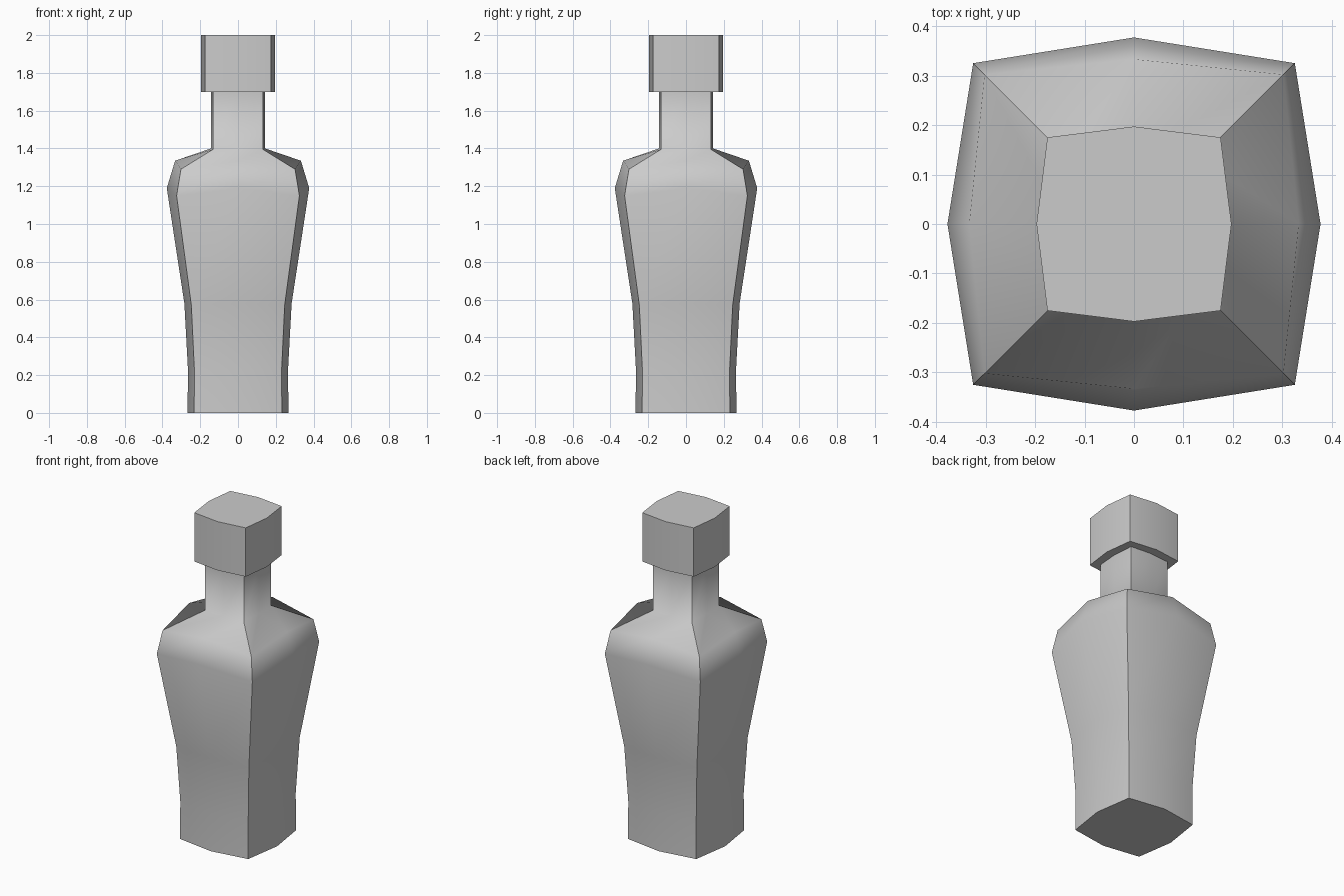
import bpy, bmesh

if "Cube" in bpy.data.objects:
    bpy.data.objects.remove(bpy.data.objects["Cube"])


def loft(name, rings, close_top=True):
    """Skin eight-sided bowed-square rings: (mid reach, mid z, corner reach, corner z)."""
    bm = bmesh.new()
    dirs = [(1, 0), (1, 1), (0, 1), (-1, 1), (-1, 0), (-1, -1), (0, -1), (1, -1)]
    loops = []
    for m, mz, c, cz in rings:
        loop = []
        for i, (dx, dy) in enumerate(dirs):
            r, z = (c, cz) if i % 2 else (m, mz)
            loop.append(bm.verts.new((dx * r, dy * r, z)))
        loops.append(loop)
    for a, b in zip(loops, loops[1:]):
        for i in range(8):
            j = (i + 1) % 8
            bm.faces.new((a[i], a[j], b[j], b[i])).smooth = True
    # Crisp vertical corners, soft bends everywhere else
    for a, b in zip(loops, loops[1:]):
        for i in range(1, 8, 2):
            bm.edges.get((a[i], b[i])).smooth = False
    # Flat ends with crisp rims
    ends = [bm.faces.new(loops[0][::-1])]
    if close_top:
        ends.append(bm.faces.new(loops[-1]))
    for f in ends:
        for e in f.edges:
            e.smooth = False
    bmesh.ops.recalc_face_normals(bm, faces=bm.faces)
    mesh = bpy.data.meshes.new(name)
    bm.to_mesh(mesh)
    bm.free()
    obj = bpy.data.objects.new(name, mesh)
    bpy.context.collection.objects.link(obj)
    return obj


# Bottle body with shoulders and neck (neck opening is sealed by the cap)
loft("bottle_body", [
    (0.267, 0.0, 0.232, 0.0),
    (0.265, 0.23, 0.231, 0.23),
    (0.284, 0.58, 0.247, 0.57),
    (0.377, 1.19, 0.325, 1.15),
    (0.333, 1.335, 0.302, 1.29),
    (0.143, 1.4, 0.132, 1.395),
    (0.143, 1.7, 0.132, 1.7),
], close_top=False)

# Square stopper
loft("bottle_cap", [
    (0.197, 1.7, 0.175, 1.7),
    (0.197, 2.0, 0.175, 2.0),
])
